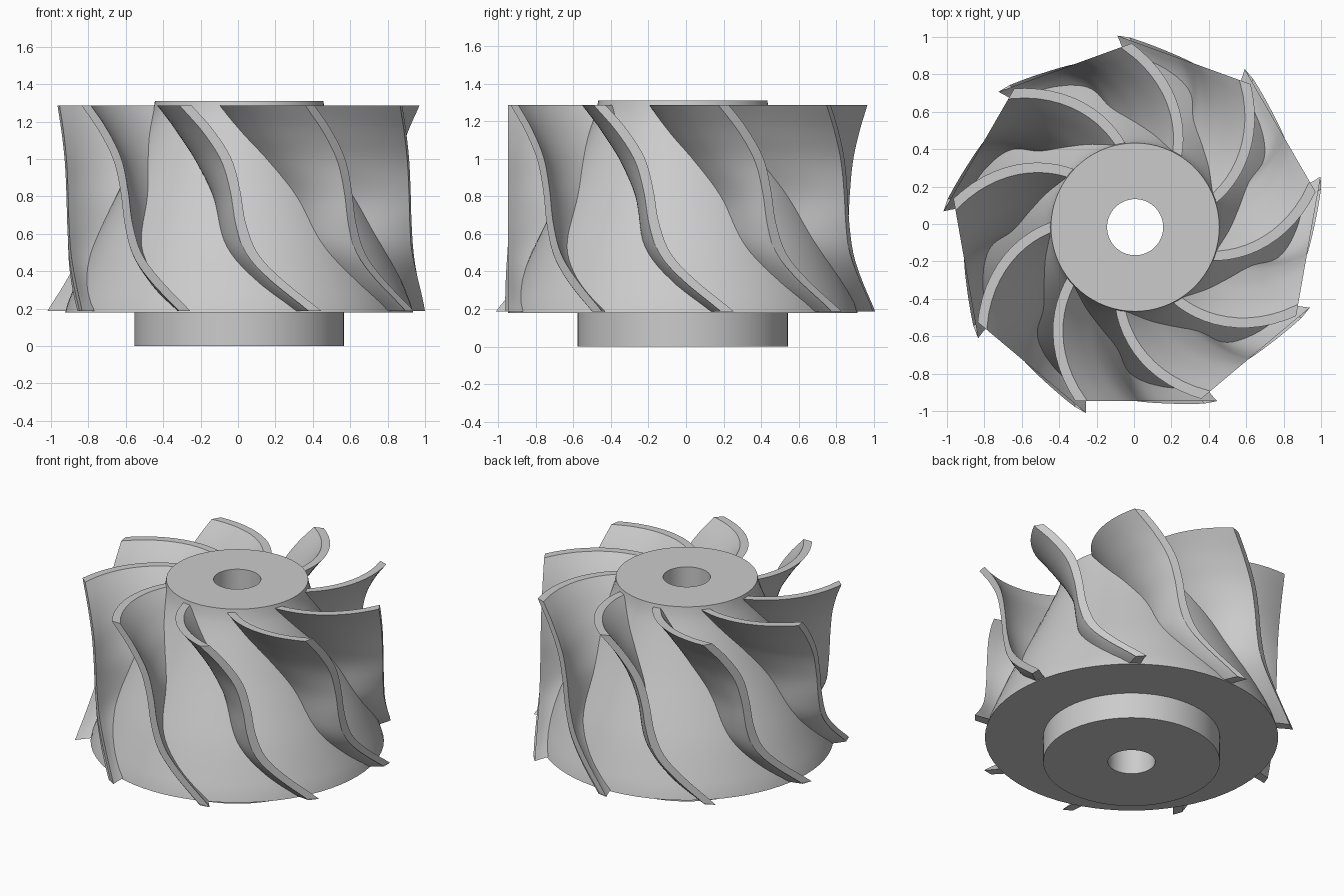
import bpy, math
from mathutils import Vector

if "Cube" in bpy.data.objects:
    bpy.data.objects.remove(bpy.data.objects["Cube"])

CENTRE = Vector((0.006, -0.017, 0))
Z0, Z1 = 0.187, 1.287      # blade foot and top
CHORD = 0.93               # distance of each blade's flat outer edge from the axis
THICK = 0.042
BLADES = 9

HUB = [(0.18, .93), (0.2, .927), (0.35, .868), (0.515, .798), (0.7, .708), (0.9, .61),
       (1.1, .52), (1.24, .464), (1.31, .45)]
# angle of the blade root on the hub, by height
ROOT = [(0.187, 291), (0.355, 277), (0.54, 266), (0.81, 259), (1.0, 247), (1.15, 233), (1.287, 219)]
# sideways position of the blade's outer edge, by height
EDGE = [(0.187, .40), (0.355, .19), (0.49, .07), (0.65, .01), (0.835, -.022), (1.0, -.07),
        (1.155, -.17), (1.287, -.287)]


def smooth(table, z):
    """Smooth curve through (height, value) points."""
    n = len(table)
    i = max(k for k in range(n - 1) if k == 0 or table[k][0] <= z)

    def slope(k):
        a, b = table[max(k - 1, 0)], table[min(k + 1, n - 1)]
        return (b[1] - a[1]) / (b[0] - a[0])
    (za, va), (zb, vb) = table[i], table[i + 1]
    h = zb - za
    t = (z - za) / h
    return ((2*t**3 - 3*t*t + 1) * va + (t**3 - 2*t*t + t) * h * slope(i)
            + (3*t*t - 2*t**3) * vb + (t**3 - t*t) * h * slope(i + 1))


def make_object(name, verts, faces):
    mesh = bpy.data.meshes.new(name)
    mesh.from_pydata(verts, [], faces)
    mesh.update()
    ob = bpy.data.objects.new(name, mesh)
    bpy.context.collection.objects.link(ob)
    ob.location = CENTRE
    bpy.ops.object.select_all(action='DESELECT')
    ob.select_set(True)
    bpy.context.view_layer.objects.active = ob
    bpy.ops.object.mode_set(mode='EDIT')
    bpy.ops.mesh.select_all(action='SELECT')
    bpy.ops.mesh.normals_make_consistent(inside=False)
    bpy.ops.object.mode_set(mode='OBJECT')
    bpy.ops.object.shade_smooth_by_angle(angle=math.radians(30))
    return ob


# Hub: closed profile turned round the axis, with boss below and bore through
heights = [0.18 + 1.13 * k / 24 for k in range(25)]
profile = [(.15, 0), (.56, 0), (.56, .18)] + [(smooth(HUB, z), z) for z in heights] + [(.15, 1.31)]
SEG, P = 72, len(profile)
verts = [(r * math.cos(math.tau * s / SEG), r * math.sin(math.tau * s / SEG), z)
         for s in range(SEG) for r, z in profile]
faces = [(s * P + p, (s + 1) % SEG * P + p, (s + 1) % SEG * P + (p + 1) % P, s * P + (p + 1) % P)
         for s in range(SEG) for p in range(P)]
make_object("hub", verts, faces)


# Blade: twisted middle surface, u from root to edge, z from foot to top
def surface(u, z):
    r0, a0 = smooth(HUB, z) - 0.025, smooth(ROOT, z)
    ex = smooth(EDGE, z)
    r1, a1 = math.hypot(ex, CHORD), math.degrees(math.atan2(-CHORD, ex)) + 360
    top = (z - Z0) / (Z1 - Z0)
    a = math.radians(a0 + (a1 - a0) * u - 8 * top * u * (1 - u))
    r = r0 + (r1 - r0) * u
    return Vector((r * math.cos(a), r * math.sin(a), z))


NU, NZ = 12, 32
sides = {1: [], -1: []}
for j in range(NZ + 1):
    z = Z0 + (Z1 - Z0) * j / NZ
    for i in range(NU + 1):
        u, e = i / NU, 0.004
        zl, zh = max(z - e, Z0), min(z + e, Z1)
        n = (surface(u + e, z) - surface(u - e, z)).cross(surface(u, zh) - surface(u, zl)).normalized()
        # thicken level with the ground; the outer edge slides along its flat plane
        if i == NU:
            d = Vector((1 / n.x, 0, 0))
        else:
            flat = Vector((n.x, n.y, 0))
            d = flat / flat.length_squared
        if d.length > 2:
            d *= 2 / d.length
        for s in sides:
            sides[s].append(surface(u, z) + d * (s * THICK / 2))

W = NU + 1
N = W * (NZ + 1)
blade_verts = sides[1] + sides[-1]
blade_faces = []
for j in range(NZ):
    for i in range(NU):
        q = (j * W + i, j * W + i + 1, (j + 1) * W + i + 1, (j + 1) * W + i)
        blade_faces += [q, tuple(k + N for k in reversed(q))]
rim = ([i for i in range(W)] + [j * W + NU for j in range(1, NZ + 1)]
       + [NZ * W + i for i in range(NU - 1, -1, -1)] + [j * W for j in range(NZ - 1, 0, -1)])
for a, b in zip(rim, rim[1:] + rim[:1]):
    blade_faces.append((b, a, a + N, b + N))

blade = make_object("blade_1", blade_verts, blade_faces)
for k in range(1, BLADES):
    copy = blade.copy()
    copy.name = f"blade_{k + 1}"
    copy.rotation_euler.z = math.tau * k / BLADES
    bpy.context.collection.objects.link(copy)
